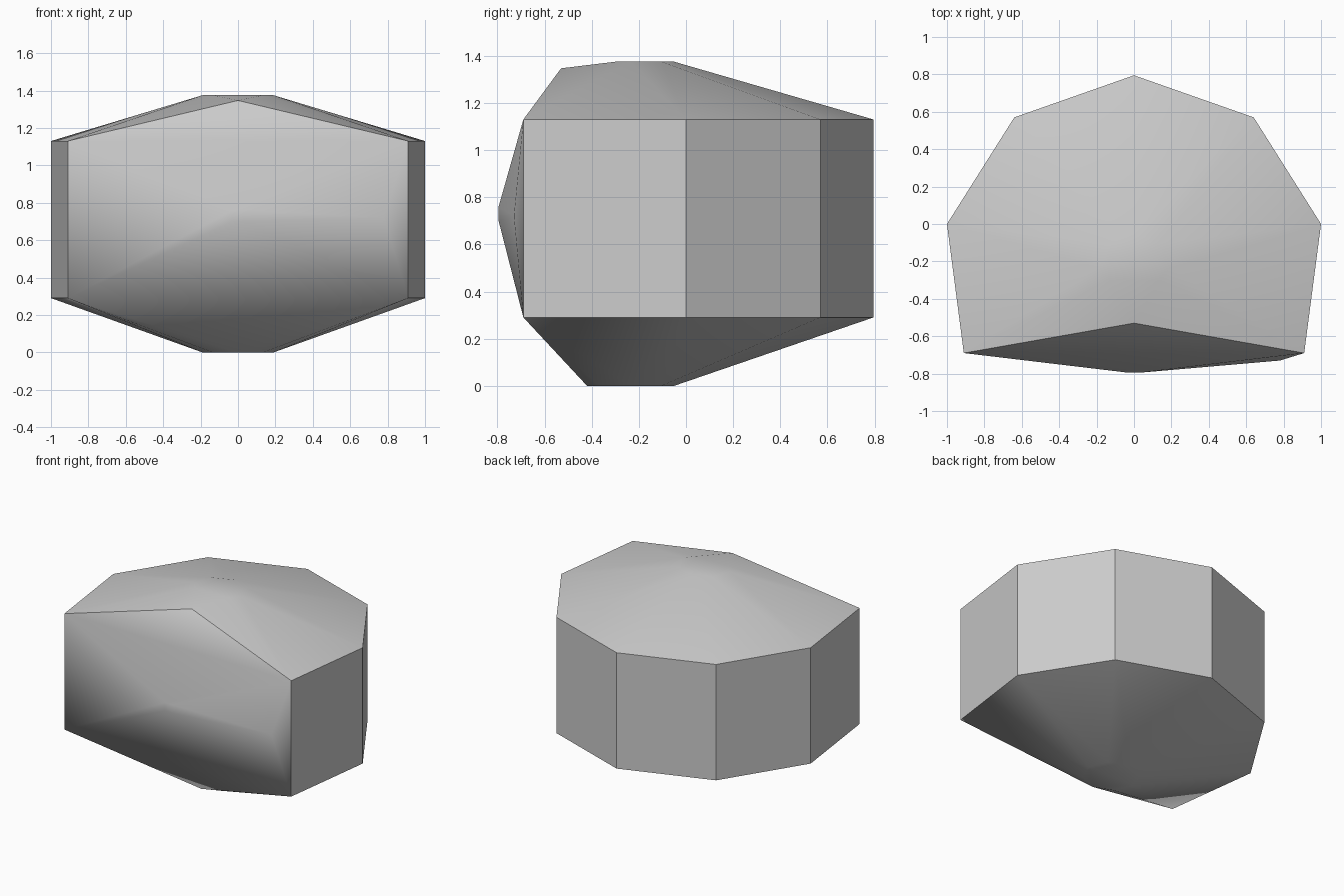
import bpy
import bmesh
from math import radians, sin, cos, pi

cube = bpy.data.objects.get("Cube")
if cube:
    bpy.data.objects.remove(cube, do_unlink=True)


def make_material(name, value):
    mat = bpy.data.materials.new(name)
    mat.use_nodes = True
    color = (value, value, value, 1)
    mat.diffuse_color = color
    bsdf = mat.node_tree.nodes["Principled BSDF"]
    bsdf.inputs["Base Color"].default_value = color
    bsdf.inputs["Roughness"].default_value = 0.9
    return mat


def mirrored(points):
    return points + [(-x, y) for x, y in points if x > 0]


def small_cap(z, front_limit):
    """Small flat patch, trimmed at the front."""
    pts = []
    for i in range(8):
        a = i * pi / 4
        pts.append((0.19 * cos(a), max(-0.235 + 0.185 * sin(a), front_limit), z))
    return pts


# Seven-sided upright wall
outline = mirrored([(0, 0.795), (0.64, 0.57), (1, 0), (0.91, -0.69)])
points = [(x, y, z) for z in (0.29, 1.13) for x, y in outline]

# Flattened crown with its front peak, and flattened underside
points += small_cap(1.375, -0.3) + [(0, -0.53, 1.347)]
points += small_cap(0, -1)

# Bulging front with a slight swelling on the left
points += [(x, -0.795, z) for x in (-0.03, 0.03) for z in (0.70, 0.76)]
points.append((0.78, -0.73, 0.72))

# Faceted stone skin wrapped around the points
bm = bmesh.new()
for p in points:
    bm.verts.new(p)
bmesh.ops.remove_doubles(bm, verts=bm.verts, dist=0.001)
hull = bmesh.ops.convex_hull(bm, input=bm.verts)
unused = [v for v in bm.verts if not v.link_faces]
bmesh.ops.delete(bm, geom=unused, context="VERTS")
bmesh.ops.dissolve_limit(bm, angle_limit=radians(0.5), verts=bm.verts, edges=bm.edges)
bmesh.ops.recalc_face_normals(bm, faces=bm.faces)

mesh = bpy.data.meshes.new("boulder")
bm.to_mesh(mesh)
bm.free()
boulder = bpy.data.objects.new("boulder", mesh)
bpy.context.collection.objects.link(boulder)
mesh.materials.append(make_material("pale stone grey", 0.6))

# Soft slopes, crisp wall corners
bpy.ops.object.select_all(action="DESELECT")
boulder.select_set(True)
bpy.context.view_layer.objects.active = boulder
bpy.ops.object.shade_smooth_by_angle(angle=radians(32))
